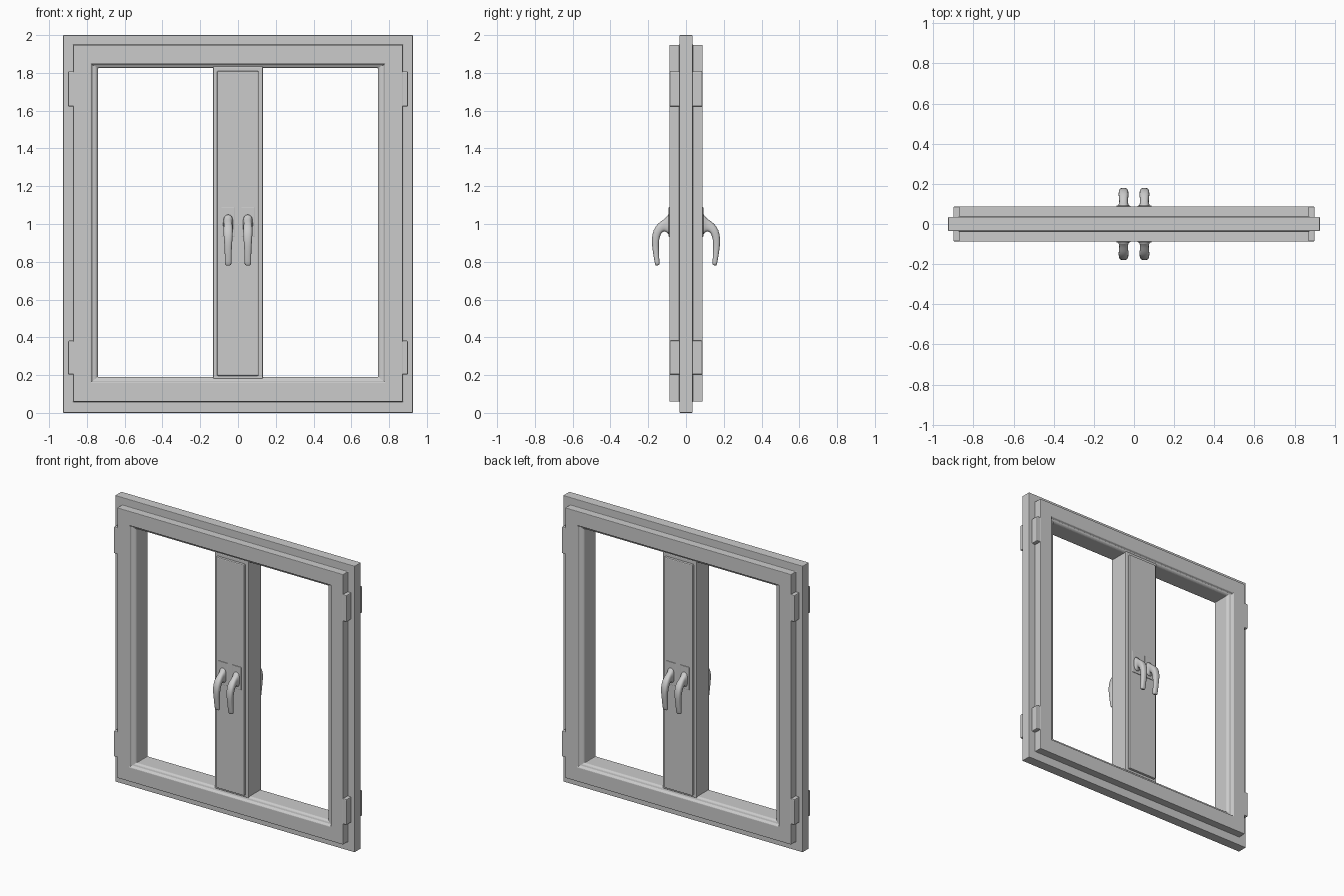
import bpy, bmesh
from math import cos, sin, tau, copysign
from mathutils import Vector

if "Cube" in bpy.data.objects:
    bpy.data.objects.remove(bpy.data.objects["Cube"])


def finish(name, bm, bevel=0.0, mirror=""):
    """Turn a bmesh into an object, with optional mirror axes and edge bevel."""
    bmesh.ops.recalc_face_normals(bm, faces=bm.faces)
    me = bpy.data.meshes.new(name)
    bm.to_mesh(me)
    bm.free()
    ob = bpy.data.objects.new(name, me)
    bpy.context.collection.objects.link(ob)
    if bevel:
        b = ob.modifiers.new("bevel", 'BEVEL')
        b.width, b.segments, b.limit_method = bevel, 2, 'ANGLE'
    if mirror:
        m = ob.modifiers.new("mirror", 'MIRROR')
        m.use_axis = [a in mirror for a in "xyz"]
        m.use_mirror_merge = False
    return ob


def loft(bm, rings, closed=False):
    """Join rings of points with quads; close the sweep or cap its ends."""
    vs = [[bm.verts.new(p) for p in r] for r in rings]
    n = len(vs[0])
    pairs = list(zip(vs, vs[1:])) + ([(vs[-1], vs[0])] if closed else [])
    for a, b in pairs:
        for i in range(n):
            j = (i + 1) % n
            bm.faces.new((a[i], a[j], b[j], b[i]))
    if not closed:
        bm.faces.new(vs[0])
        bm.faces.new(vs[-1])


def box(name, lo, hi, bevel=0.004, mirror=""):
    bm = bmesh.new()
    lo, hi = Vector(lo), Vector(hi)
    bmesh.ops.create_cube(bm, size=1)
    for v in bm.verts:
        v.co = [(l + h) / 2 + c * (h - l) for c, l, h in zip(v.co, lo, hi)]
    return finish(name, bm, bevel, mirror)


# Frame: stepped profile (half width, bottom, top, depth) swept round the opening
half = [(.926, 0, 2, .035), (.873, .06, 1.948, .035), (.873, .06, 1.948, .088),
        (.778, .162, 1.848, .088), (.772, .168, 1.842, .074),
        (.752, .182, 1.832, .07), (.741, .19, 1.825, .06)]
profile = half + [(x, a, b, -y) for x, a, b, y in reversed(half)]
bm = bmesh.new()
loft(bm, [[(-x, y, a), (x, y, a), (x, y, b), (-x, y, b)] for x, a, b, y in profile], True)
finish("window_frame", bm, .004)

# Hinge blocks on both jambs, front and back
for label, z0, z1 in (("lower", .203, .382), ("upper", 1.622, 1.808)):
    box(label + "_hinges", (.85, .03, z0), (.9, .087, z1), .006, "xy")

# Central mullion with a raised cover plate on each face
box("mullion", (-.132, -.072, .18), (.132, .072, 1.835), .006)
box("mullion_covers", (-.111, .06, .196), (.109, .088, 1.81), .006, "y")

# Handle backplates
box("handle_plates", (.018, .08, .93), (.088, .0915, 1.09), .003, "xy")

# Lever handles: rounded sections (y, z, tangent y, tangent z, half width, half thickness)
path = [(.088, 1.0, 1, 0, .032, .064), (.098, .997, 1, 0, .024, .045),
        (.115, .993, 1, -.1, .021, .031), (.138, .98, 1, -.6, .025, .026),
        (.155, .955, .6, -1, .025, .023), (.162, .92, .15, -1, .023, .02),
        (.162, .885, -.05, -1, .02, .018), (.158, .835, -.1, -1, .018, .015),
        (.152, .79, -.12, -1, .018, .013), (.151, .78, -.12, -1, .015, .010)]
bm = bmesh.new()
rings = []
for y, z, ty, tz, w, t in path:
    normal = Vector((0, -tz, ty)).normalized()
    ring = []
    for i in range(16):
        c, s = cos(tau * i / 16), sin(tau * i / 16)
        c, s = (copysign(abs(k) ** .75, k) for k in (c, s))
        ring.append(Vector((.052 + w * c, y, z)) + normal * t * s)
    rings.append(ring)
loft(bm, rings)
handles = finish("lever_handles", bm, 0, "xy")
sub = handles.modifiers.new("smooth", 'SUBSURF')
sub.levels = sub.render_levels = 1
bpy.context.view_layer.objects.active = handles
handles.select_set(True)
bpy.ops.object.shade_smooth_by_angle()
